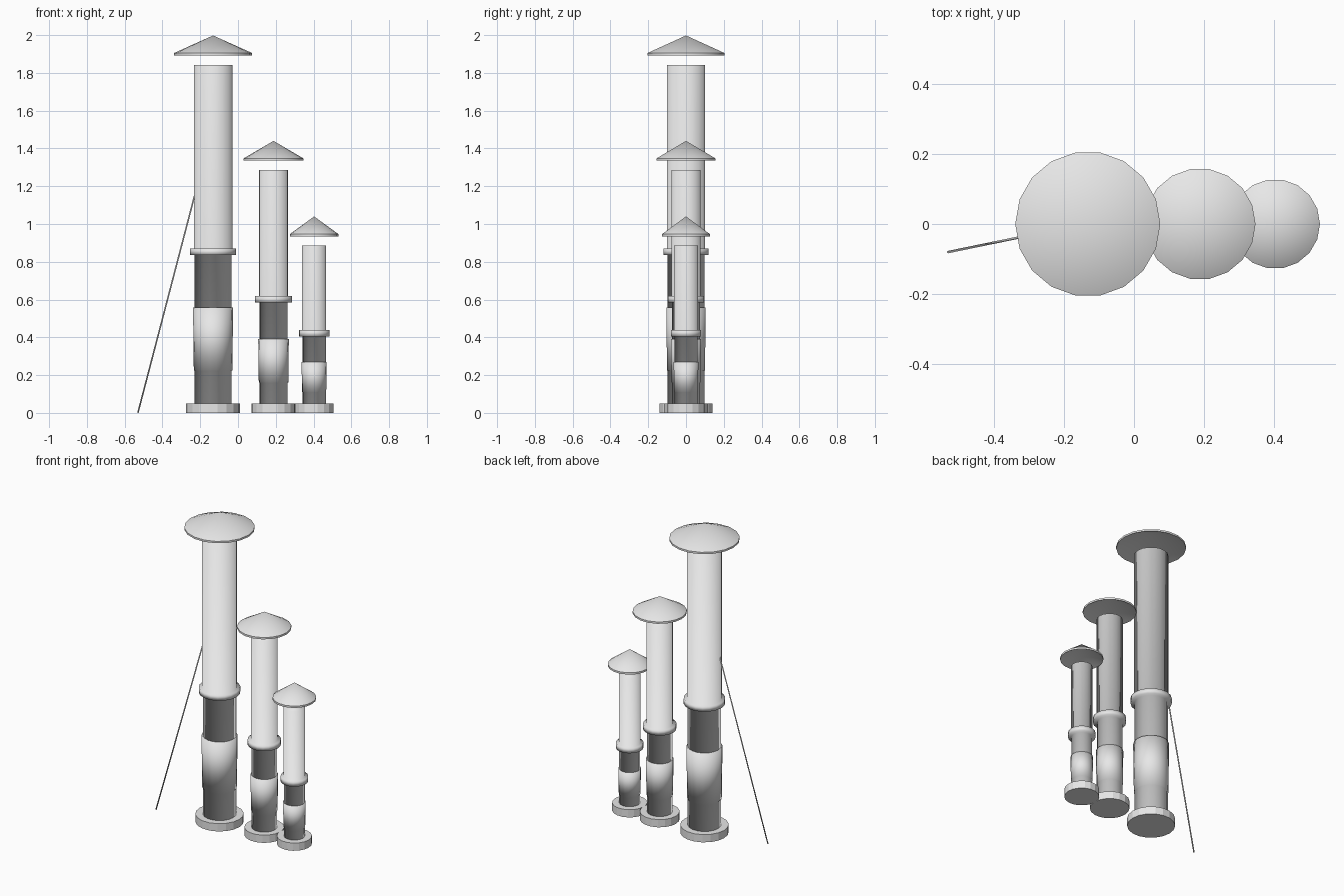
import bpy, bmesh, math
from mathutils import Vector

SIDES = 18

if "Cube" in bpy.data.objects:
    bpy.data.objects.remove(bpy.data.objects["Cube"], do_unlink=True)

grey = bpy.data.materials.new("light_grey_metal")
grey.use_nodes = True
colour = (0.8, 0.8, 0.8, 1)
grey.diffuse_color = colour
grey.node_tree.nodes["Principled BSDF"].inputs["Base Color"].default_value = colour


def finish(name, bm, smooth):
    bmesh.ops.recalc_face_normals(bm, faces=bm.faces)
    for f in bm.faces:
        f.smooth = smooth
    mesh = bpy.data.meshes.new(name)
    bm.to_mesh(mesh)
    bm.free()
    mesh.materials.append(grey)
    obj = bpy.data.objects.new(name, mesh)
    bpy.context.collection.objects.link(obj)
    return obj


def lathe(name, x, profile, smooth=True):
    """Revolve (radius, height) points about the vertical axis at x."""
    bm = bmesh.new()
    rings = []
    for r, z in profile:
        n = SIDES if r > 0 else 1
        rings.append([bm.verts.new((x + r * math.cos(math.tau * i / n),
                                    r * math.sin(math.tau * i / n), z))
                      for i in range(n)])
    for a, b in zip(rings, rings[1:]):
        for i in range(SIDES):
            j = i + 1
            quad = [a[i % len(a)], a[j % len(a)], b[j % len(b)], b[i % len(b)]]
            bm.faces.new(list(dict.fromkeys(quad)))
    return finish(name, bm, smooth)


def chimney(prefix, x, r, top, ring_z, sleeve, base_r, ring_r, cap_r, cap_z):
    # Flat-sided foot
    lathe(prefix + "_base", x, [(0, 0), (base_r, 0), (base_r, 0.05), (0, 0.05)], False)
    # Shaft and joint ring, softly shaded as one piece
    low = r * 0.965
    lathe(prefix + "_pipe", x, [
        (0, 0.003), (low, 0.003), (low, ring_z - 0.017), (ring_r, ring_z - 0.017),
        (ring_r, ring_z + 0.017), (r, ring_z + 0.017), (r, top), (0, top)])
    # Sleeve around the lower shaft
    z0, z1 = sleeve
    lathe(prefix + "_sleeve", x, [(0, z0), (r, z0), (r * 1.04, z1), (0, z1)])
    # Thin hollow rain cap floating over the opening
    cap = lathe(prefix + "_rain_cap", x, [
        (0, cap_z + 0.105), (cap_r, cap_z + 0.012), (cap_r, cap_z),
        (cap_r * 0.98, cap_z), (0, cap_z + 0.093)])
    bpy.ops.object.select_all(action="DESELECT")
    cap.select_set(True)
    bpy.context.view_layer.objects.active = cap
    bpy.ops.object.shade_smooth_by_angle(angle=math.radians(40))


chimney("tall", -0.132, 0.102, 1.842, 0.852, (0.225, 0.557), 0.142, 0.122, 0.207, 1.893)
chimney("middle", 0.188, 0.078, 1.285, 0.601, (0.16, 0.39), 0.117, 0.098, 0.159, 1.335)
chimney("short", 0.403, 0.064, 0.885, 0.421, (0.11, 0.27), 0.103, 0.081, 0.128, 0.935)

# Guy wire from the ground to the tall pipe
start, end = Vector((-0.53, -0.08, 0.0)), Vector((-0.2, -0.012, 1.265))
span = end - start
bm = bmesh.new()
bmesh.ops.create_cone(bm, cap_ends=True, segments=6, radius1=0.004, radius2=0.004,
                      depth=span.length)
wire = finish("guy_wire", bm, True)
wire.rotation_euler = span.to_track_quat("Z", "Y").to_euler()
wire.location = (start + end) / 2
